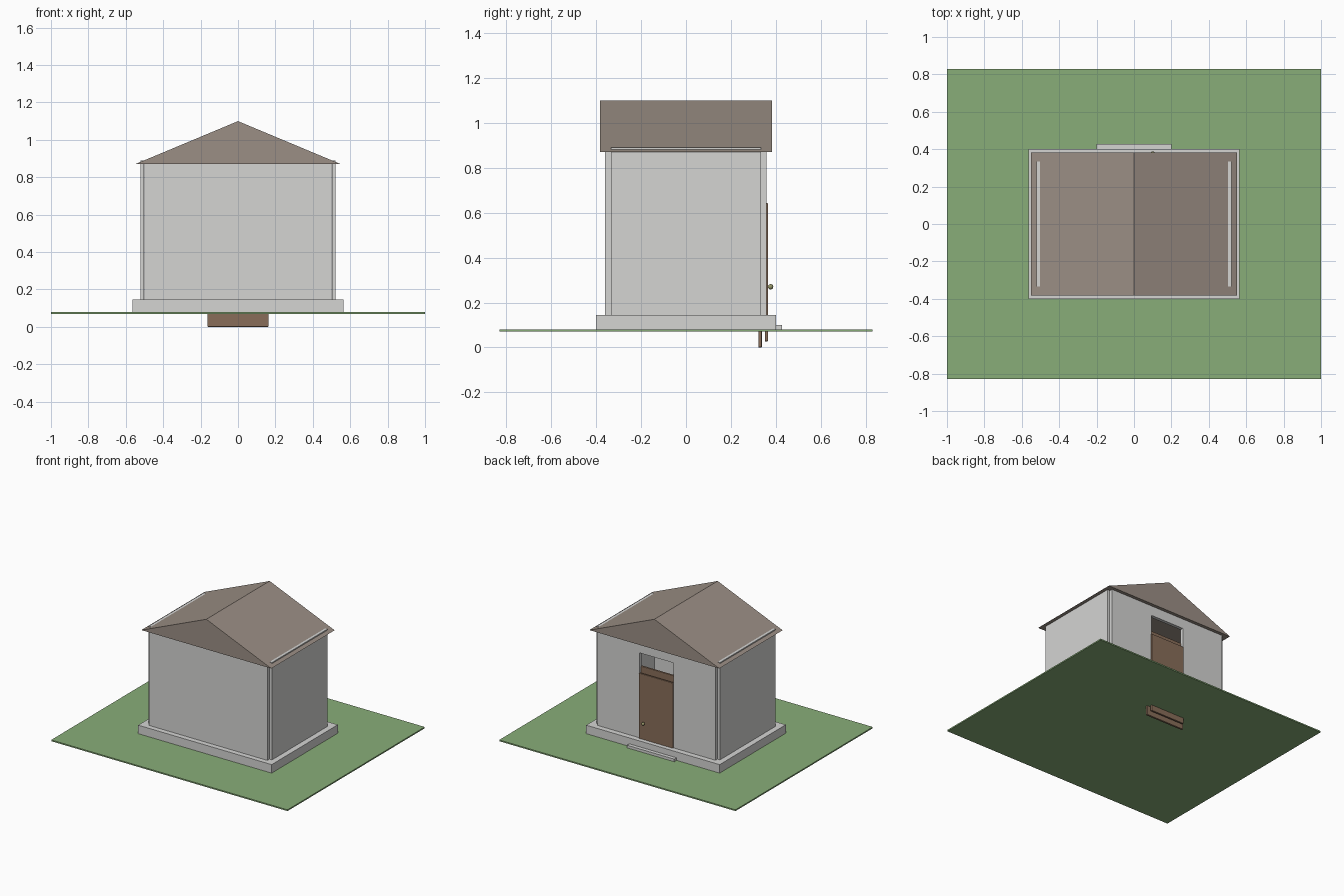
import bpy
import bmesh
from mathutils import Vector

cube = bpy.data.objects.get("Cube")
if cube:
    bpy.data.objects.remove(cube, do_unlink=True)


def make_material(name, rgb):
    mat = bpy.data.materials.new(name)
    mat.use_nodes = True
    mat.diffuse_color = (*rgb, 1)
    mat.node_tree.nodes["Principled BSDF"].inputs["Base Color"].default_value = (*rgb, 1)
    return mat


plaster = make_material("pale grey plaster", (0.66, 0.66, 0.65))
shingle = make_material("taupe roof", (0.33, 0.275, 0.235))
grass = make_material("grass green", (0.25, 0.42, 0.19))
wood = make_material("brown wood", (0.25, 0.155, 0.10))
brass = make_material("olive brass", (0.30, 0.30, 0.14))


def finish(name, bm, mat):
    bmesh.ops.recalc_face_normals(bm, faces=bm.faces)
    mesh = bpy.data.meshes.new(name)
    bm.to_mesh(mesh)
    bm.free()
    mesh.materials.append(mat)
    obj = bpy.data.objects.new(name, mesh)
    bpy.context.collection.objects.link(obj)
    return obj


def prism(name, outline, y0, y1, mat):
    """Extrude an (x, z) outline along y."""
    bm = bmesh.new()
    face = bm.faces.new([bm.verts.new((x, y0, z)) for x, z in outline])
    moved = bmesh.ops.extrude_face_region(bm, geom=[face])["geom"]
    verts = [v for v in moved if isinstance(v, bmesh.types.BMVert)]
    bmesh.ops.translate(bm, verts=verts, vec=Vector((0, y1 - y0, 0)))
    return finish(name, bm, mat)


def box(name, x0, x1, y0, y1, z0, z1, mat):
    return prism(name, [(x0, z0), (x1, z0), (x1, z1), (x0, z1)], y0, y1, mat)


def soften(obj, width):
    bevel = obj.modifiers.new("soft edges", "BEVEL")
    bevel.width = width
    bevel.segments = 2


# Ground and masonry base
box("lawn", -1, 1, -0.83, 0.83, 0.07, 0.08, grass)
box("foundation", -0.565, 0.565, -0.4, 0.4, 0.072, 0.145, plaster)
box("door_step", -0.2, 0.2, 0.4, 0.428, 0.072, 0.1, plaster)

# Walls: the side walls rise slightly through the eaves
box("front_wall", -0.5, 0.5, -0.36, -0.335, 0.14, 0.875, plaster)
for side, name in ((-1, "right_wall"), (1, "left_wall")):
    x0, x1 = sorted((side * 0.502, side * 0.522))
    box(name, x0, x1, -0.335, 0.335, 0.14, 0.89, plaster)

# Back wall with a tall doorway
half, base, top = 0.143, 0.14, 0.795
prism("back_wall", [(-0.5, base), (-half, base), (-half, top), (half, top),
                    (half, base), (0.5, base), (0.5, 0.875), (-0.5, 0.875)],
      0.333, 0.358, plaster)

# Gable roof
prism("roof", [(-0.55, 0.87), (0.55, 0.87), (0, 1.1)], -0.383, 0.383, shingle)

# Door panel in front of a taller backing panel, both reaching below ground
soften(box("door_backing", -0.163, 0.163, 0.322, 0.338, 0, 0.685, wood), 0.003)
soften(box("door_panel", -0.145, 0.145, 0.351, 0.366, 0.027, 0.643, wood), 0.003)

# Door knob and its stem
bm = bmesh.new()
bmesh.ops.create_uvsphere(bm, u_segments=16, v_segments=10, radius=0.012)
bmesh.ops.translate(bm, verts=bm.verts, vec=Vector((0.1, 0.377, 0.27)))
knob = finish("door_knob", bm, brass)
for poly in knob.data.polygons:
    poly.use_smooth = True
box("knob_stem", 0.096, 0.104, 0.36, 0.372, 0.266, 0.274, brass)
